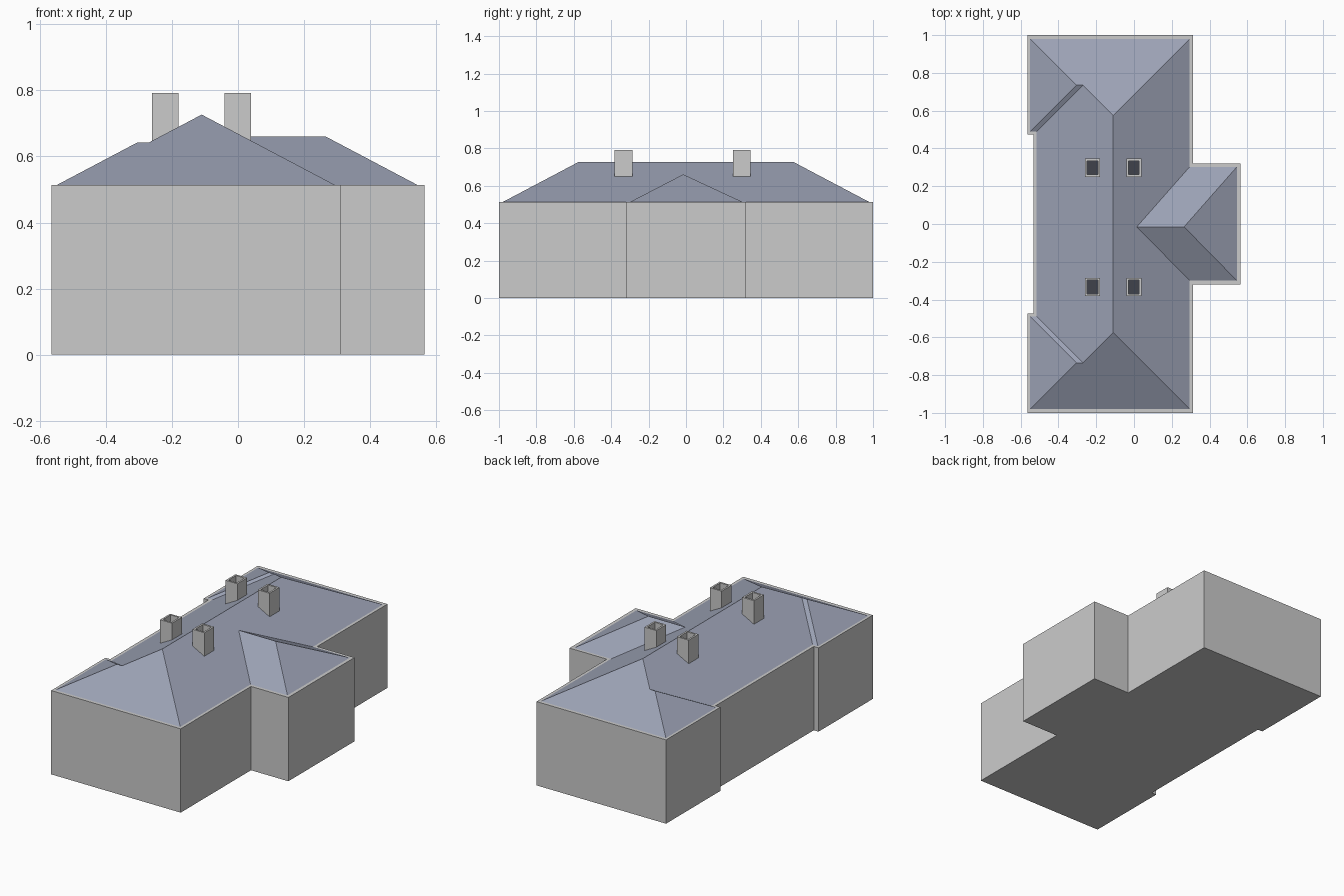
import bpy, bmesh

if "Cube" in bpy.data.objects:
    bpy.data.objects.remove(bpy.data.objects["Cube"])

EAVE, PITCH = 0.513, 0.528


def make_object(name, bm, *mats):
    mesh = bpy.data.meshes.new(name)
    bm.to_mesh(mesh)
    bm.free()
    for m in mats:
        mesh.materials.append(m)
    ob = bpy.data.objects.new(name, mesh)
    bpy.context.collection.objects.link(ob)
    return ob


def material(name, rgb):
    m = bpy.data.materials.new(name)
    m.diffuse_color = (*rgb, 1)
    m.use_nodes = True
    m.node_tree.nodes["Principled BSDF"].inputs["Base Color"].default_value = m.diffuse_color
    return m


slate = material("slate", (0.33, 0.36, 0.46))
stone = material("stone", (0.8, 0.8, 0.8))
soot = material("soot", (0.05, 0.055, 0.07))

# Walls: stepped footprint extruded up to the eaves
half = [(0.565, 0.32), (0.312, 0.32), (0.312, 1), (-0.565, 1), (-0.565, 0.475), (-0.533, 0.475)]
outline = half + [(x, -y) for x, y in reversed(half)]
bm = bmesh.new()
base = bm.faces.new([bm.verts.new((x, y, 0)) for x, y in outline])
top = bmesh.ops.extrude_face_region(bm, geom=[base])["geom"]
bmesh.ops.translate(bm, vec=(0, 0, EAVE), verts=[v for v in top if isinstance(v, bmesh.types.BMVert)])
if not any(f.normal.z < -0.9 for f in bm.faces if f.calc_center_median().z < 0.01):
    bm.faces.new([v for v in base.verts]) if base.is_valid is False else None
bmesh.ops.recalc_face_normals(bm, faces=bm.faces)
make_object("walls", bm)

# Roof: hipped main range, two shallow rear corner wings and a hipped side wing
bm = bmesh.new()


def pt(x, y, rise=0.0):
    return bm.verts.new((x, y, EAVE + PITCH * rise))


def face(*verts):
    f = bm.faces.new(verts)
    f.normal_update()
    if f.normal.z < 0:
        f.normal_flip()


ends = []
for s in (-1, 1):
    corner, rear = pt(0.295, 0.98 * s), pt(-0.55, 0.98 * s)
    inner, valley = pt(-0.55, 0.49 * s), pt(-0.515, 0.49 * s)
    hip, join = pt(-0.305, 0.735 * s, 0.245), pt(-0.27, 0.735 * s, 0.245)
    ridge = pt(-0.11, 0.575 * s, 0.405)
    face(corner, rear, hip, join, ridge)
    face(rear, inner, hip)
    face(inner, valley, join, hip)
    ends.append((corner, valley, join, ridge))
(c0, v0, j0, r0), (c1, v1, j1, r1) = ends
face(v0, v1, j1, r1, r0, j0)

w0, w1 = pt(0.295, -0.3), pt(0.295, 0.303)
d0, d1 = pt(0.545, -0.3), pt(0.545, 0.303)
meet, peak = pt(0.015, -0.015, 0.28), pt(0.265, -0.015, 0.28)
face(c0, w0, meet, w1, c1, r1, r0)
face(w0, d0, peak, meet)
face(w1, d1, peak, meet)
face(d0, d1, peak)
make_object("roof", bm, slate)

# Chimneys: box stacks with a recessed dark flue
for i, (x, y) in enumerate((x, y) for x in (-0.22, -0.001) for y in (-0.334, 0.298)):
    bm = bmesh.new()
    bmesh.ops.create_cube(bm, size=1)
    bmesh.ops.scale(bm, vec=(0.08, 0.096, 0.17), verts=bm.verts)
    bmesh.ops.translate(bm, vec=(x, y, 0.707), verts=bm.verts)
    bm.normal_update()
    flue = max(bm.faces, key=lambda f: f.normal.z)
    bmesh.ops.inset_region(bm, faces=[flue], thickness=0.016)
    floor = bmesh.ops.extrude_discrete_faces(bm, faces=[flue])["faces"][0]
    bmesh.ops.translate(bm, vec=(0, 0, -0.06), verts=floor.verts)
    floor.material_index = 1
    make_object(f"chimney_{i + 1}", bm, stone, soot)
